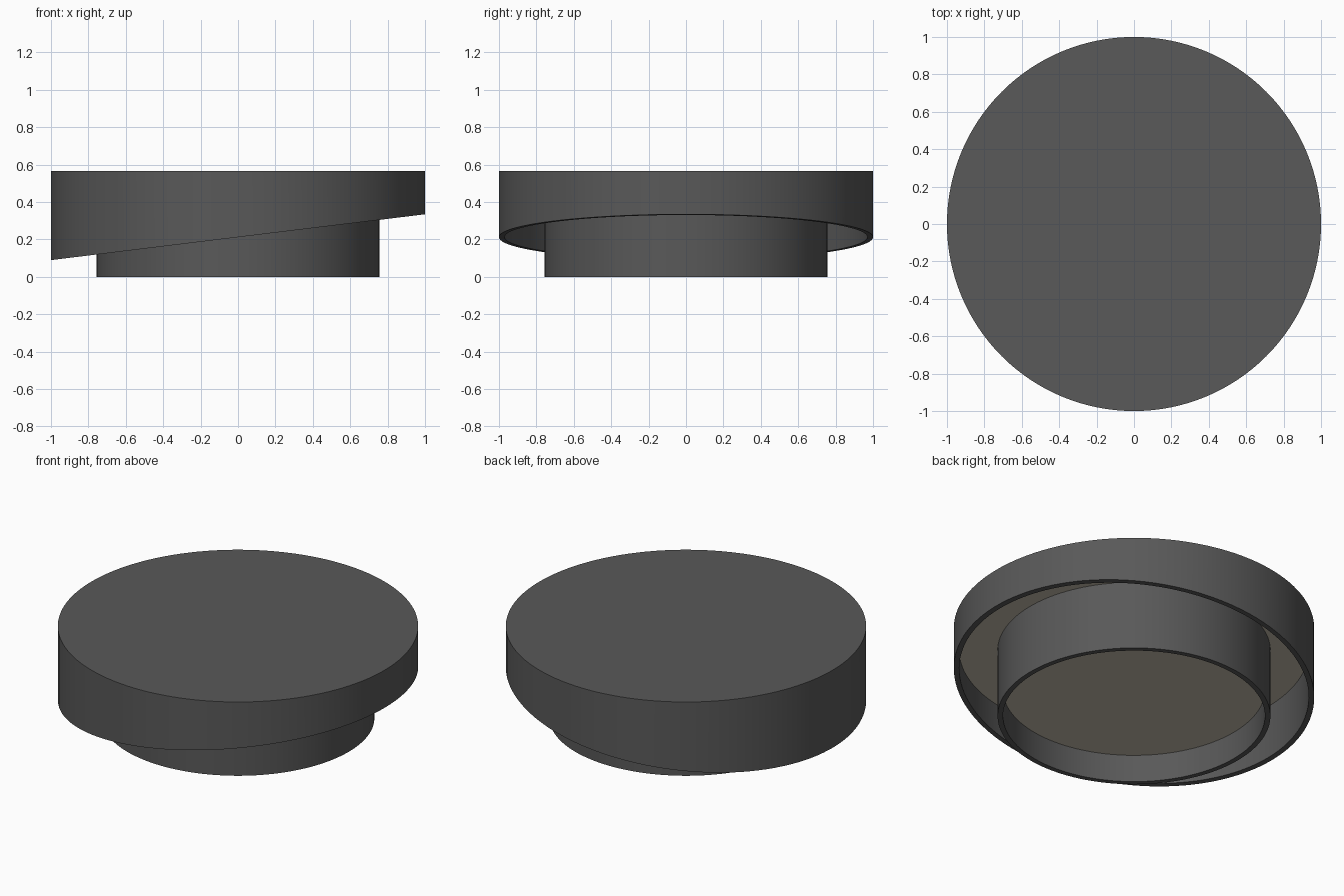
import bpy, bmesh, math

if "Cube" in bpy.data.objects:
    bpy.data.objects.remove(bpy.data.objects["Cube"])

SEG = 128


def material(name, rgb):
    m = bpy.data.materials.new(name)
    m.diffuse_color = (*rgb, 1)
    m.use_nodes = True
    m.node_tree.nodes["Principled BSDF"].inputs["Base Color"].default_value = m.diffuse_color
    return m


GREY = material("dark grey metal", (0.1, 0.1, 0.1))
CREAM = material("warm cream diffuser", (0.55, 0.50, 0.41))


def lathe(name, profile, mat, cap_start=False, cap_end=False, closed=False):
    """Skin rings of (radius, base height, slope along x) into one part."""
    bm = bmesh.new()
    rings = []
    for r, z, slope in profile:
        ring = []
        for i in range(SEG):
            a = 2 * math.pi * i / SEG
            x, y = r * math.cos(a), r * math.sin(a)
            ring.append(bm.verts.new((x, y, z + slope * x)))
        rings.append(ring)
    pairs = list(zip(rings, rings[1:]))
    if closed:
        pairs.append((rings[-1], rings[0]))
    for a, b in pairs:
        for i in range(SEG):
            j = (i + 1) % SEG
            bm.faces.new((a[i], a[j], b[j], b[i]))
    if cap_start:
        bm.faces.new(rings[0])
    if cap_end:
        bm.faces.new(rings[-1])
    bmesh.ops.recalc_face_normals(bm, faces=bm.faces)
    me = bpy.data.meshes.new(name)
    bm.to_mesh(me)
    bm.free()
    me.materials.append(mat)
    ob = bpy.data.objects.new(name, me)
    bpy.context.collection.objects.link(ob)
    bpy.ops.object.select_all(action='DESELECT')
    ob.select_set(True)
    bpy.context.view_layer.objects.active = ob
    bpy.ops.object.shade_smooth_by_angle(angle=math.radians(35))
    return ob


TOP, MID, SLOPE = 0.565, 0.212, 0.1225

# Outer housing: flat top, skirt cut off by a slanted plane, hollow inside
lathe("outer_housing",
      [(1.0, TOP, 0), (1.0, MID, SLOPE), (0.97, MID, SLOPE), (0.97, 0.55, 0)],
      GREY, cap_start=True, cap_end=True)

# Inner drum: thin straight tube
lathe("inner_ring",
      [(0.757, 0.55, 0), (0.757, 0, 0), (0.727, 0, 0), (0.727, 0.55, 0)],
      GREY, closed=True)

# Light panels recessed in the skirt and in the drum
lathe("outer_diffuser",
      [(0.975, 0.54, 0), (0.975, 0.42, 0)], CREAM, cap_start=True, cap_end=True)
lathe("inner_diffuser",
      [(0.732, 0.42, 0), (0.732, 0.168, 0)], CREAM, cap_start=True, cap_end=True)
